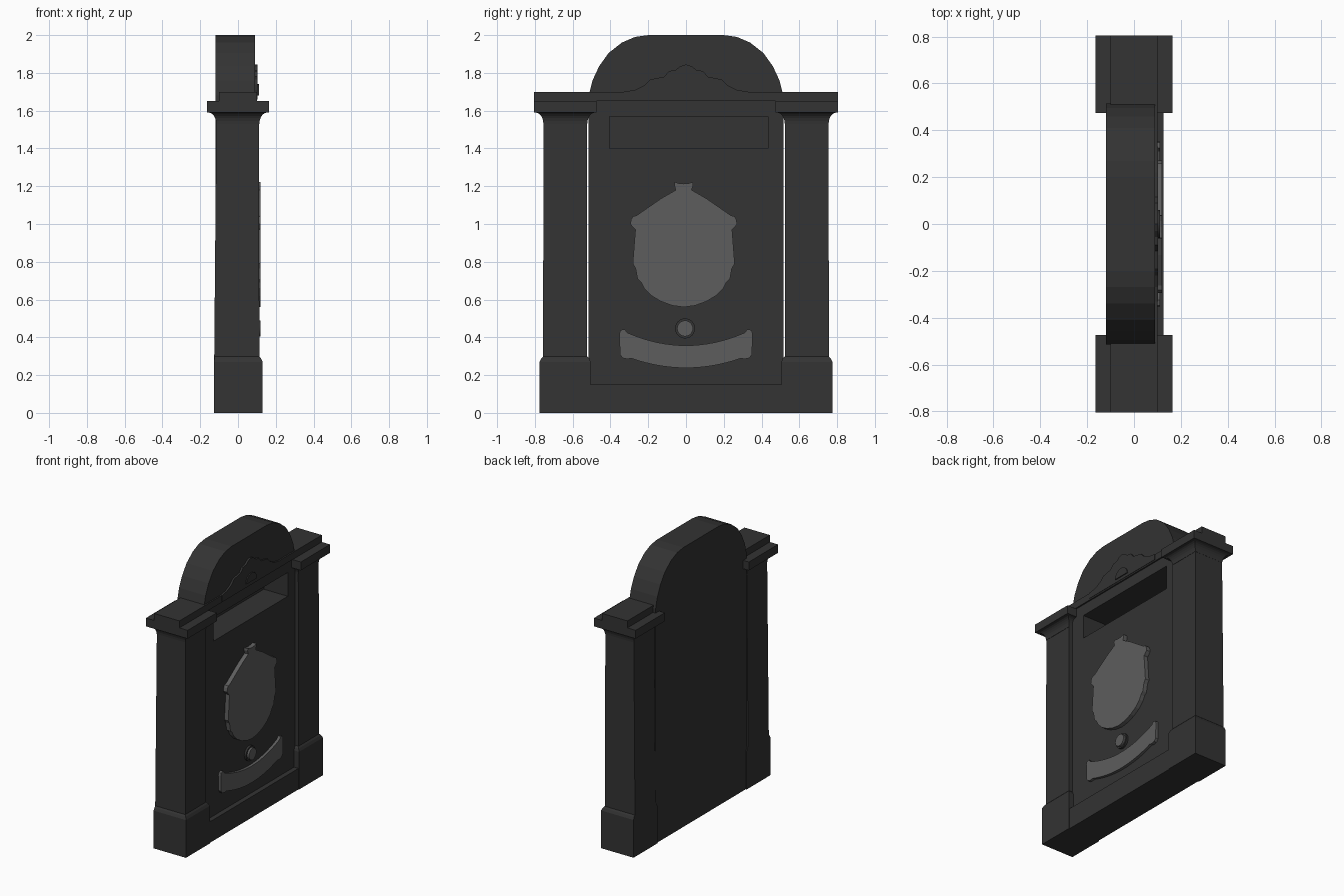
import bpy, bmesh, math

if "Cube" in bpy.data.objects:
    bpy.data.objects.remove(bpy.data.objects["Cube"])


def material(name, v):
    m = bpy.data.materials.new(name)
    m.diffuse_color = (v, v, v, 1)
    m.use_nodes = True
    m.node_tree.nodes["Principled BSDF"].inputs["Base Color"].default_value = m.diffuse_color
    return m


DARK = material("dark_iron", 0.033)
LIGHT = material("light_iron", 0.11)


def make(name, bm, mat, smooth=None):
    bmesh.ops.recalc_face_normals(bm, faces=bm.faces[:])
    me = bpy.data.meshes.new(name)
    bm.to_mesh(me)
    bm.free()
    ob = bpy.data.objects.new(name, me)
    bpy.context.collection.objects.link(ob)
    me.materials.append(mat)
    if smooth:
        bpy.ops.object.select_all(action='DESELECT')
        ob.select_set(True)
        bpy.context.view_layer.objects.active = ob
        bpy.ops.object.shade_smooth_by_angle(angle=math.radians(smooth))
    return ob


def prism(name, pts, x0, x1, mat=DARK, smooth=None):
    """Extrude a (y, z) outline along x."""
    bm = bmesh.new()
    f = bm.faces.new([bm.verts.new((x0, y, z)) for y, z in pts])
    r = bmesh.ops.extrude_face_region(bm, geom=[f])
    for v in r["geom"]:
        if isinstance(v, bmesh.types.BMVert):
            v.co.x = x1
    return make(name, bm, mat, smooth)


def loft(name, sections, mat=DARK):
    """Stack rectangular sections (x0, x1, y0, y1, z)."""
    bm = bmesh.new()
    rings = [[bm.verts.new(p) for p in ((a, c, z), (b, c, z), (b, d, z), (a, d, z))]
             for a, b, c, d, z in sections]
    bm.faces.new(rings[0])
    bm.faces.new(rings[-1])
    for lo, hi in zip(rings, rings[1:]):
        for i in range(4):
            j = (i + 1) % 4
            bm.faces.new((lo[i], lo[j], hi[j], hi[i]))
    return make(name, bm, mat)


def box(name, x0, x1, y0, y1, z0, z1):
    return loft(name, [(x0, x1, y0, y1, z0), (x0, x1, y0, y1, z1)])


def mirrored(half, cy=0.0):
    """Close a right-hand half outline, listed top to bottom, about y = cy."""
    return ([(cy + y, z) for y, z in half] +
            [(cy - y, z) for y, z in reversed(half) if y > 1e-4])


def disc(cy, cz, r, n=24, sweep=2 * math.pi):
    k = n if sweep > 6 else n + 1
    return [(cy + r * math.cos(sweep * i / n), cz + r * math.sin(sweep * i / n))
            for i in range(k)]


# Main body with arched head
body = prism("body", mirrored([(0.2, 2.0), (0.27, 1.99), (0.34, 1.96), (0.41, 1.905),
                               (0.46, 1.835), (0.495, 1.76), (0.515, 1.68), (0.515, 0.0)]),
             -0.12, 0.09)

# Mail slot cut into the body
cutter = box("slot_cutter", -0.10, 0.2, -0.405, 0.435, 1.40, 1.57)
cutter.hide_render = True
mod = body.modifiers.new("slot", 'BOOLEAN')
mod.operation = 'DIFFERENCE'
mod.solver = 'EXACT'
mod.object = cutter
bpy.context.view_layer.objects.active = body
bpy.ops.object.modifier_apply(modifier="slot")
bpy.data.objects.remove(cutter)

# Side pillars: pedestal, tapered shaft, coved capital
for side, label in ((-1, "left"), (1, "right")):
    def sec(x0, x1, y0, y1, z):
        return (x0, x1, *sorted((side * y0, side * y1)), z)
    loft(label + "_pedestal", [sec(-0.127, 0.13, 0.505, 0.775, 0),
                               sec(-0.127, 0.13, 0.505, 0.775, 0.27),
                               sec(-0.125, 0.122, 0.512, 0.766, 0.288),
                               sec(-0.125, 0.112, 0.524, 0.755, 0.30)])
    loft(label + "_column", [sec(-0.126, 0.113, 0.523, 0.757, 0.28),
                             sec(-0.115, 0.111, 0.523, 0.754, 1.53)])
    cove = []
    for i in range(7):
        a = i / 6 * math.pi / 2
        o, z = 0.042 * (1 - math.cos(a)), 1.53 + 0.06 * math.sin(a)
        cove.append(sec(-0.115 - o, 0.113 + o, 0.523 - o, 0.755 + o, z))
    loft(label + "_capital", cove + [sec(-0.165, 0.165, 0.475, 0.805, 1.59),
                                     sec(-0.165, 0.165, 0.475, 0.805, 1.65)])

# Plinth and cornice bars
box("plinth", -0.12, 0.125, -0.51, 0.51, 0, 0.15)
box("cornice", -0.10, 0.10, -0.805, 0.805, 1.65, 1.70)

# Scalloped crest on the arch with a half-round boss
prism("crest", mirrored([(0, 1.845), (0.03, 1.835), (0.055, 1.815), (0.09, 1.81),
                         (0.115, 1.78), (0.19, 1.765), (0.22, 1.735), (0.27, 1.71),
                         (0.33, 1.70), (0.33, 1.66)]), 0.08, 0.103)
prism("crest_boss", disc(0, 1.68, 0.06, 12, math.pi), 0.08, 0.11, smooth=30)

# Shield plate
prism("shield", mirrored([(0, 1.213), (0.025, 1.215), (0.048, 1.222), (0.05, 1.205),
                          (0.042, 1.18), (0.12, 1.135), (0.25, 1.045), (0.27, 1.04),
                          (0.278, 1.025), (0.283, 1.0), (0.265, 0.978), (0.256, 0.97),
                          (0.27, 0.79), (0.255, 0.765), (0.245, 0.71), (0.225, 0.69),
                          (0.21, 0.66), (0.17, 0.62), (0.12, 0.59), (0.06, 0.568),
                          (0, 0.56)], -0.012), 0.08, 0.12, LIGHT)

# Lock: dark collar and lighter face
prism("lock_collar", disc(-0.005, 0.447, 0.053), 0.08, 0.105, DARK, 30)
prism("lock_face", disc(-0.005, 0.447, 0.042), 0.08, 0.12, LIGHT, 30)

# Curved banner with lobed ends
top = [(y, 0.357 + 0.70 * y * y) for y in [0.31 * i / 8 for i in range(9)]]
bottom = [(y, 0.238 + 0.60 * y * y) for y in [0.29 * i / 8 for i in range(8, -1, -1)]]
lobes = [(0.325, 0.443), (0.348, 0.438), (0.352, 0.42), (0.35, 0.31),
         (0.335, 0.29), (0.31, 0.285)]
prism("banner", mirrored(top + lobes + bottom), 0.08, 0.11, LIGHT)
